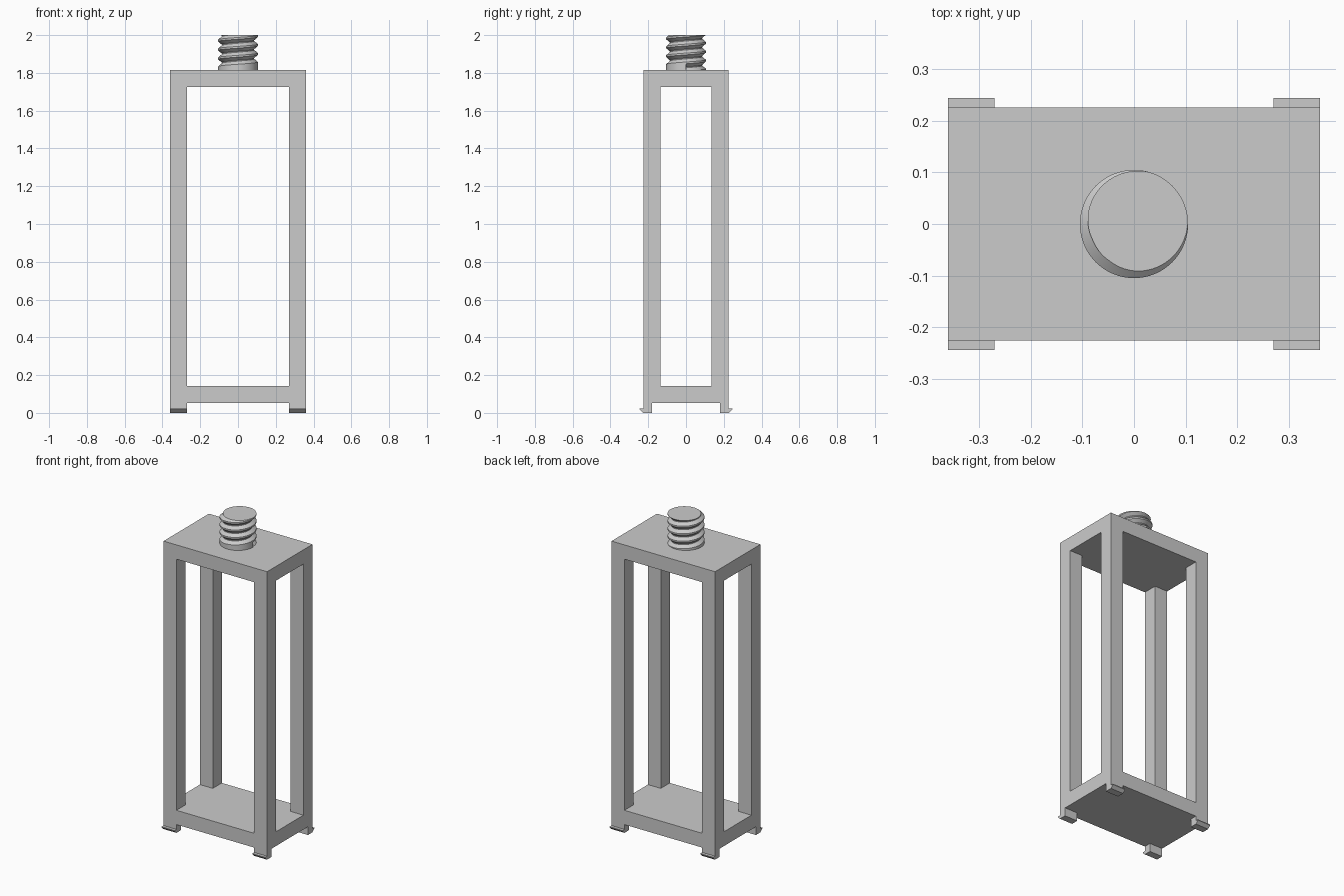
import bpy, bmesh, math

if "Cube" in bpy.data.objects:
    bpy.data.objects.remove(bpy.data.objects["Cube"])

grey = bpy.data.materials.new("light grey")
grey.diffuse_color = (0.6, 0.6, 0.6, 1)
grey.use_nodes = True
grey.node_tree.nodes["Principled BSDF"].inputs["Base Color"].default_value = grey.diffuse_color


def make_object(name, bm, material=grey):
    bmesh.ops.recalc_face_normals(bm, faces=bm.faces)
    mesh = bpy.data.meshes.new(name)
    bm.to_mesh(mesh)
    bm.free()
    mesh.materials.append(material)
    ob = bpy.data.objects.new(name, mesh)
    bpy.context.collection.objects.link(ob)
    return ob


def box(name, hx, hy, z0, z1):
    bm = bmesh.new()
    bmesh.ops.create_cube(bm, size=1)
    for v in bm.verts:
        v.co = (v.co.x * 2 * hx, v.co.y * 2 * hy, z1 if v.co.z > 0 else z0)
    return make_object(name, bm)


W, D = 0.361, 0.226                # half width and half depth
Z_LOW, Z_TOP = 0.052, 1.815
BAR = 0.09

# Cage: one block with openings cut through front-back and side-side
cage = box("cage_frame", W, D, Z_LOW, Z_TOP)
for name, hx, hy in (("front_opening_cutter", W - BAR, 1),
                     ("side_opening_cutter", 1, D - BAR)):
    cutter = box(name, hx, hy, Z_LOW + BAR, Z_TOP - BAR)
    cutter.hide_render = True
    cutter.hide_viewport = True
    cutter.display_type = 'WIRE'
    mod = cage.modifiers.new(name, 'BOOLEAN')
    mod.object = cutter
    mod.operation = 'DIFFERENCE'
    mod.solver = 'EXACT'

# Clip feet: small legs with an outward hook, undercut towards the ground
HOOK = [(0.181, Z_LOW), (D, Z_LOW), (D, 0.022), (0.245, 0.022),
        (0.245, 0.017), (D, 0.0), (0.181, 0.0)]
for sx, side in ((-1, "left"), (1, "right")):
    for sy, end in ((-1, "front"), (1, "back")):
        bm = bmesh.new()
        face = bm.faces.new([bm.verts.new((sx * (W - BAR), sy * y, z)) for y, z in HOOK])
        ext = bmesh.ops.extrude_face_region(bm, geom=[face])
        for v in ext["geom"]:
            if isinstance(v, bmesh.types.BMVert):
                v.co.x = sx * W
        make_object(f"clip_foot_{end}_{side}", bm)

# Threaded stud: helical V groove, with a collar left below the first turn
R_OUT, R_IN, PITCH, SEG = 0.105, 0.086, 0.0473, 64
GROOVE = (-0.1, 0.25, 0.35, 0.7)   # crest end, root start, root end, crest start


def radius(u):
    if u < GROOVE[0]:
        return R_OUT
    u = (u - GROOVE[0]) % 1 + GROOVE[0]
    a, b, c, d = GROOVE
    if u < b:
        t = (u - a) / (b - a)
    elif u < c:
        t = 1
    else:
        t = max(0, (d - u) / (d - c))
    return R_OUT + (R_IN - R_OUT) * t


rows = [k + g for k in range(-2, 6) for g in GROOVE]
bm = bmesh.new()
columns = []
for j in range(SEG + 2):
    turn = min(j, SEG) / SEG
    a = 2 * math.pi * turn
    col = []
    for u in rows:
        z = min(max(Z_TOP + PITCH * (u + turn), Z_TOP), 2.0)
        # the extra last column closes the step where the groove begins
        uu = (z - Z_TOP) / PITCH - (turn if j <= SEG else 0)
        r = radius(uu + 1e-6)
        col.append(bm.verts.new((r * math.cos(a), r * math.sin(a), z)))
    columns.append(col)
for c0, c1 in zip(columns, columns[1:]):
    for i in range(len(rows) - 1):
        bm.faces.new((c0[i], c1[i], c1[i + 1], c0[i + 1]))
bm.faces.new([c[-1] for c in columns[:SEG]])
bmesh.ops.remove_doubles(bm, verts=bm.verts, dist=1e-5)
bmesh.ops.dissolve_degenerate(bm, edges=bm.edges, dist=1e-5)
stud = make_object("threaded_stud", bm)

bpy.ops.object.select_all(action='DESELECT')
stud.select_set(True)
bpy.context.view_layer.objects.active = stud
bpy.ops.object.shade_smooth_by_angle(angle=math.radians(30))
